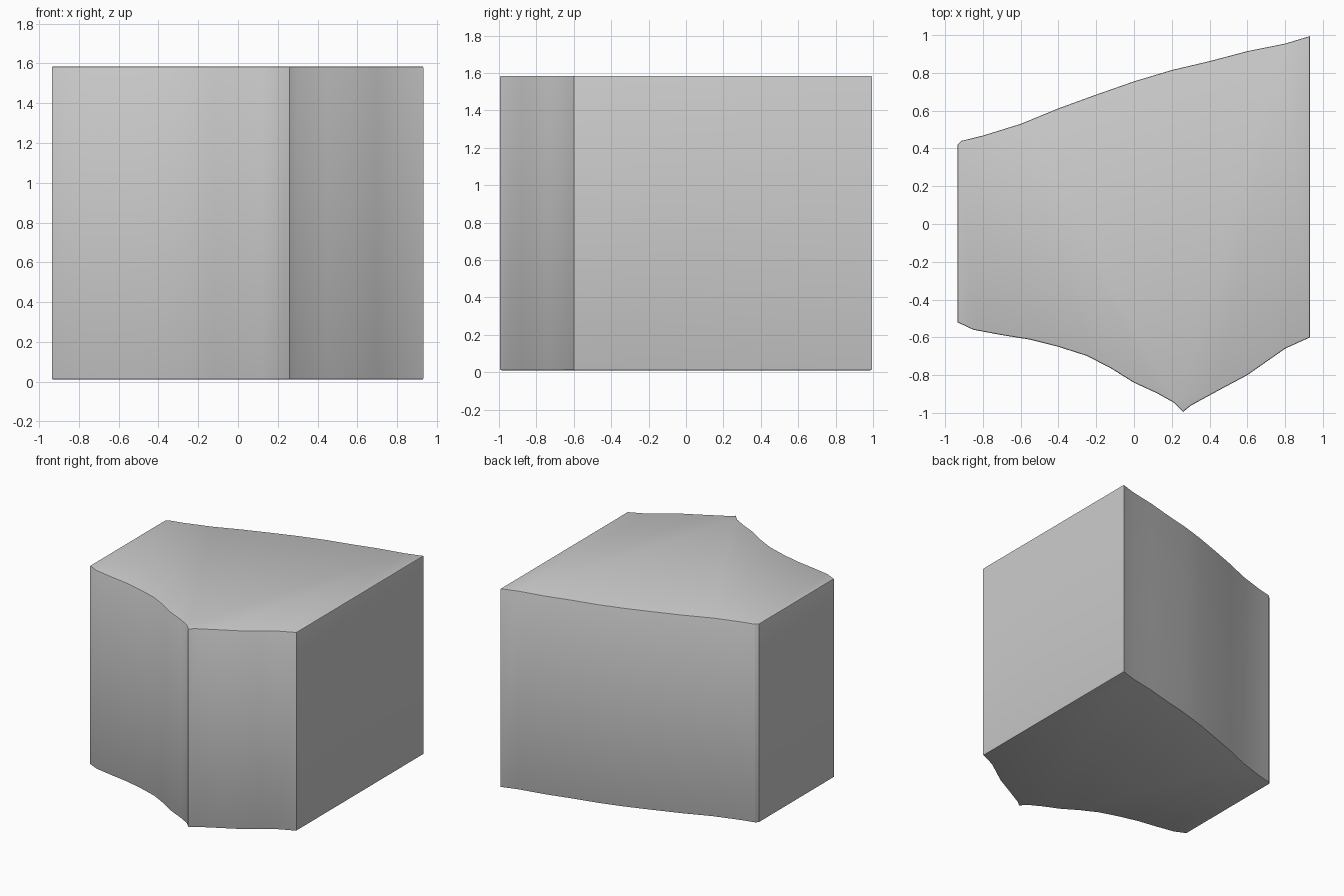
import bpy, bmesh

if "Cube" in bpy.data.objects:
    bpy.data.objects.remove(bpy.data.objects["Cube"])

BOTTOM, TOP = 0.01, 1.585

# Plan outline, counter-clockwise from the front-left corner
outline = [
    (-0.935, -0.52), (-0.85, -0.56), (-0.7, -0.588), (-0.55, -0.612), (-0.4, -0.65),
    (-0.25, -0.698), (-0.12, -0.765), (0.0, -0.84), (0.12, -0.895), (0.21, -0.945), (0.26, -0.995),
    (0.30, -0.962), (0.45, -0.88), (0.6, -0.80), (0.7, -0.73), (0.8, -0.66), (0.932, -0.60),
    (0.932, 0.995), (0.8, 0.955), (0.6, 0.915), (0.4, 0.862), (0.2, 0.815),
    (0.0, 0.755), (-0.2, 0.685), (-0.4, 0.612), (-0.6, 0.53), (-0.8, 0.468),
    (-0.915, 0.44), (-0.935, 0.42),
]

# Solid block: extrude the outline upwards
bm = bmesh.new()
base = bm.faces.new([bm.verts.new((x, y, BOTTOM)) for x, y in outline])
ext = bmesh.ops.extrude_face_region(bm, geom=[base], use_keep_orig=True)
top_verts = [g for g in ext["geom"] if isinstance(g, bmesh.types.BMVert)]
bmesh.ops.translate(bm, verts=top_verts, vec=(0, 0, TOP - BOTTOM))
bmesh.ops.recalc_face_normals(bm, faces=bm.faces)

# Slightly softened top and bottom rims
rims = [e for e in bm.edges if abs(e.verts[0].co.z - e.verts[1].co.z) < 1e-4]
bmesh.ops.bevel(bm, geom=rims, offset=0.008, segments=2, profile=0.5, affect='EDGES')

mesh = bpy.data.meshes.new("angled_block")
bm.to_mesh(mesh)
bm.free()
block = bpy.data.objects.new("angled_block", mesh)
bpy.context.collection.objects.link(block)

# Smooth curved walls, crisp corners
bpy.context.view_layer.objects.active = block
block.select_set(True)
bpy.ops.object.shade_smooth_by_angle(angle=0.5)
